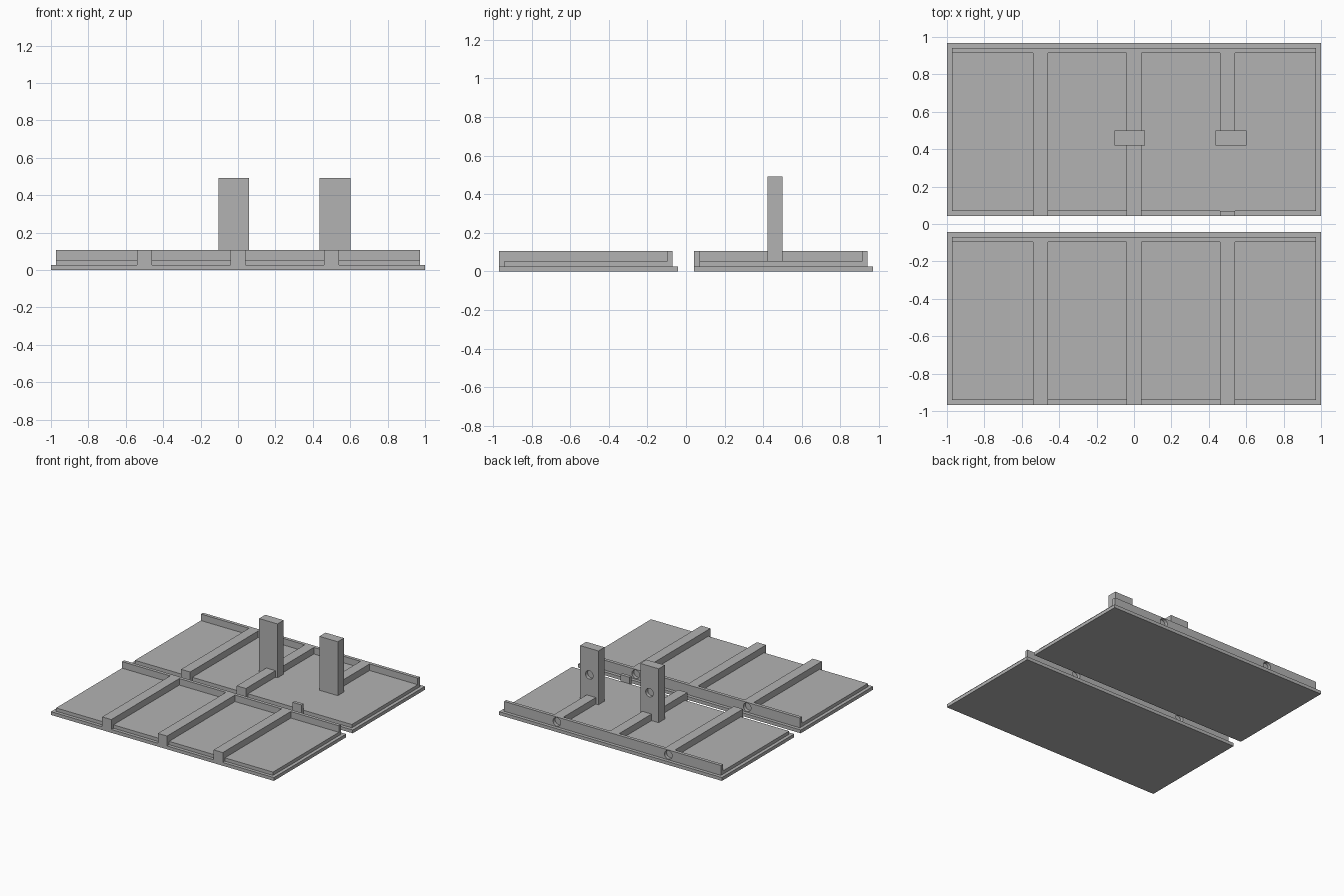
import bpy
import math

if "Cube" in bpy.data.objects:
    bpy.data.objects.remove(bpy.data.objects["Cube"])

grey = bpy.data.materials.new("plain_grey")
grey.diffuse_color = (0.45, 0.45, 0.45, 1)
grey.use_nodes = True
grey.node_tree.nodes["Principled BSDF"].inputs["Base Color"].default_value = grey.diffuse_color

T = 0.027            # sheet thickness
TOP = 0.107          # top of beams and rails
HOLE_R = 0.034


def box(name, x0, x1, y0, y1, z0, z1):
    bpy.ops.mesh.primitive_cube_add(
        size=1, location=((x0 + x1) / 2, (y0 + y1) / 2, (z0 + z1) / 2))
    ob = bpy.context.object
    ob.name = name
    ob.scale = (x1 - x0, y1 - y0, z1 - z0)
    bpy.ops.object.transform_apply(location=False, rotation=False, scale=True)
    ob.data.materials.append(grey)
    return ob


def drill(ob, x, y_back, z, depth):
    """Round hole bored forwards from the back face at y_back."""
    bpy.ops.mesh.primitive_cylinder_add(
        vertices=32, radius=HOLE_R, depth=depth + 0.02,
        location=(x, y_back + 0.01 - depth / 2, z),
        rotation=(math.pi / 2, 0, 0))
    cutter = bpy.context.object
    cutter.name = "hole_cutter"
    cutter.data.materials.append(grey)
    cutter.hide_render = True
    cutter.hide_set(True)
    mod = ob.modifiers.new("hole", 'BOOLEAN')
    mod.operation = 'DIFFERENCE'
    mod.solver = 'EXACT'
    mod.object = cutter
    bpy.context.view_layer.objects.active = ob
    bpy.ops.object.modifier_apply(modifier=mod.name)
    bpy.data.objects.remove(cutter, do_unlink=True)


def panel(label, y0, beams):
    """Two stacked sheets, a drilled rail along the back, beams across."""
    y1 = y0 + 0.9255
    rail_front = y1 - 2 * T
    box(label + "_base_sheet", -1, 1, y0, y1, 0, T)
    box(label + "_upper_sheet", -0.973, 0.973, y0 + T, rail_front, T, 2 * T)
    rail = box(label + "_rail", -0.973, 0.973, rail_front, y1 - T, T, TOP)
    for x in (-0.5, 0.5):
        drill(rail, x, y1 - T, (T + TOP) / 2, T + 0.005)
    for x, start in beams:
        # beam lies on the upper sheet, with a foot hooked over its front edge
        box(label + "_beam", x - 0.041, x + 0.041, y0 + start, rail_front,
            2 * T if start else T, TOP)


panel("front", -0.968, [(-0.5, 0), (0, 0), (0.5, 0)])
panel("rear", 0.0425, [(-0.5, 0), (0, 0), (0.5, 0.4575)])

# Short stop block at the front edge, in line with the shortened beam
box("stop_block", 0.459, 0.541, 0.0425, 0.0695, T, TOP)

# Upright posts with a blind hole in the back
for x0, hole_x in ((-0.105, -0.022), (0.436, 0.518)):
    post = box("post", x0, x0 + 0.165, 0.421, 0.5, 2 * T, 0.491)
    drill(post, hole_x, 0.5, 0.275, T)
